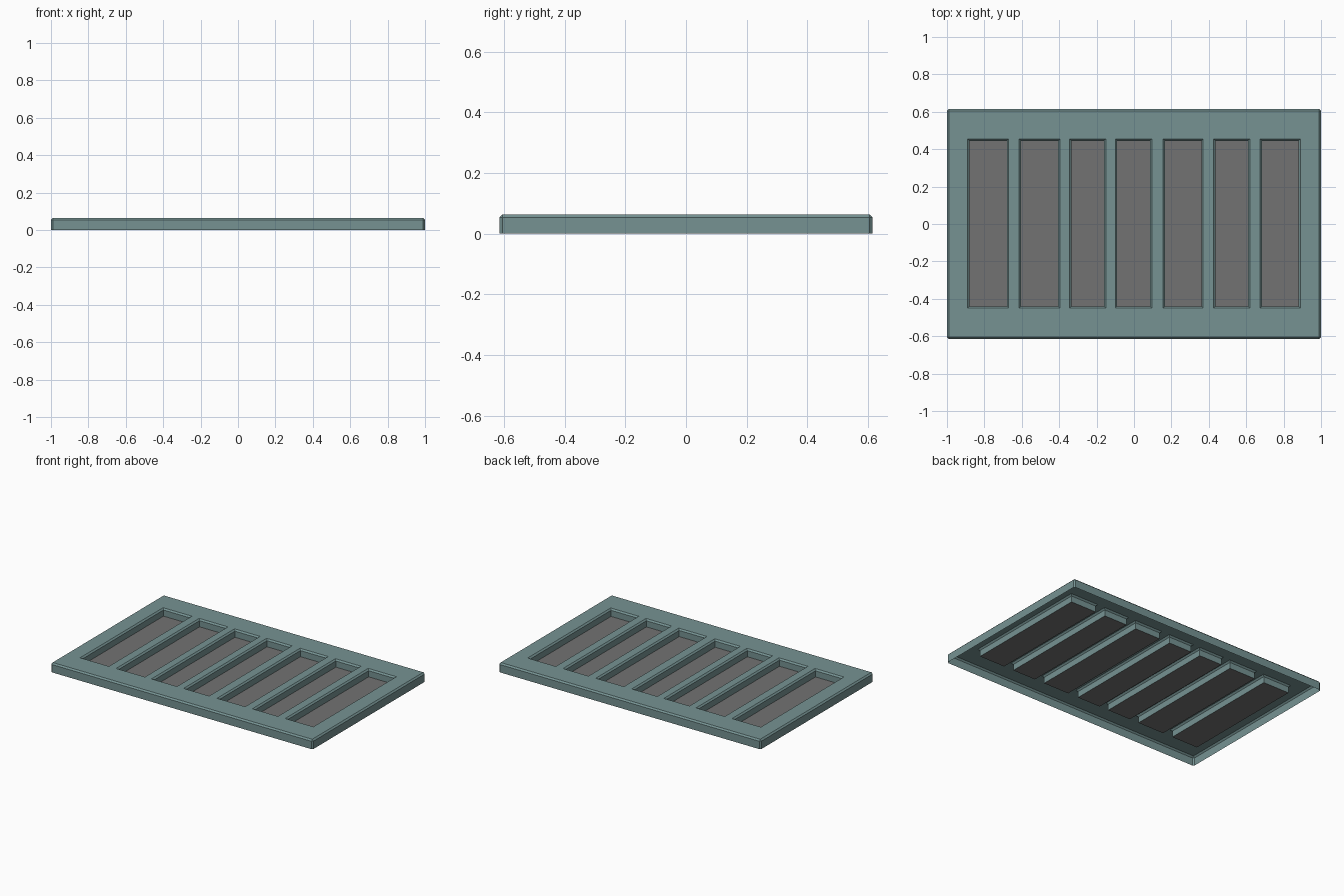
import bpy, bmesh

if "Cube" in bpy.data.objects:
    bpy.data.objects.remove(bpy.data.objects["Cube"])

HX, HY, TOP, FLOOR, BEV = 1.0, 0.615, 0.064, 0.012, 0.01
SLOTS = [(-0.88, -0.68), (-0.605, -0.405), (-0.335, -0.16), (-0.09, 0.085),
         (0.165, 0.36), (0.435, 0.61), (0.685, 0.88)]
Y0, Y1 = -0.44, 0.445


def material(name, colour):
    m = bpy.data.materials.new(name)
    m.diffuse_color = (*colour, 1)
    m.use_nodes = True
    m.node_tree.nodes["Principled BSDF"].inputs["Base Color"].default_value = m.diffuse_color
    return m


def add_object(name, bm, mat):
    me = bpy.data.meshes.new(name)
    bm.to_mesh(me)
    bm.free()
    me.materials.append(mat)
    ob = bpy.data.objects.new(name, me)
    bpy.context.collection.objects.link(ob)
    return ob


def is_slot(x, y):
    return Y0 < y < Y1 and any(a < x < b for a, b in SLOTS)


def outer(v):
    return abs(v.co.x) > HX - 1e-4 or abs(v.co.y) > HY - 1e-4


# Frame: top sheet with slot openings, made from a grid of strips
bm = bmesh.new()
xs = [-HX] + [x for s in SLOTS for x in s] + [HX]
ys = [-HY, Y0, Y1, HY]
grid = [[bm.verts.new((x, y, TOP)) for y in ys] for x in xs]
for i in range(len(xs) - 1):
    for j in range(3):
        if not is_slot((xs[i] + xs[i + 1]) / 2, (ys[j] + ys[j + 1]) / 2):
            bm.faces.new((grid[i][j], grid[i + 1][j],
                          grid[i + 1][j + 1], grid[i][j + 1]))

# Outer skirt and slot walls hang from the open edges
rim = [e for e in bm.edges if e.is_boundary]
ext = bmesh.ops.extrude_edge_only(bm, edges=rim)["geom"]
for v in ext:
    if isinstance(v, bmesh.types.BMVert):
        v.co.z = 0 if outer(v) else FLOOR
bmesh.ops.recalc_face_normals(bm, faces=bm.faces)
if next(f for f in bm.faces if abs(f.normal.z) > 0.9).normal.z < 0:
    bmesh.ops.reverse_faces(bm, faces=bm.faces)

# Remove the points the grid left along the straight outer edges
bmesh.ops.dissolve_limit(bm, angle_limit=0.01, verts=bm.verts, edges=bm.edges)

# Chamfer the top rims and the four outer corners
sharp = []
for e in bm.edges:
    a, b = e.verts
    if e.is_boundary or len(e.link_faces) != 2 or e.calc_face_angle() < 0.5:
        continue
    on_top = min(a.co.z, b.co.z) > TOP - 1e-4
    if on_top or (outer(a) and outer(b)):
        sharp.append(e)
bmesh.ops.bevel(bm, geom=sharp, offset=BEV, segments=1, profile=0.5,
                affect='EDGES', clamp_overlap=True)
add_object("frame", bm, material("teal", (0.18, 0.29, 0.29)))

# Grey panels closing the bottom of every slot
bm = bmesh.new()
for a, b in SLOTS:
    bm.faces.new([bm.verts.new((x, y, FLOOR)) for x, y in
                  ((a, Y0), (b, Y0), (b, Y1), (a, Y1))])
add_object("slot_panels", bm, material("dark_grey", (0.17, 0.17, 0.17)))
